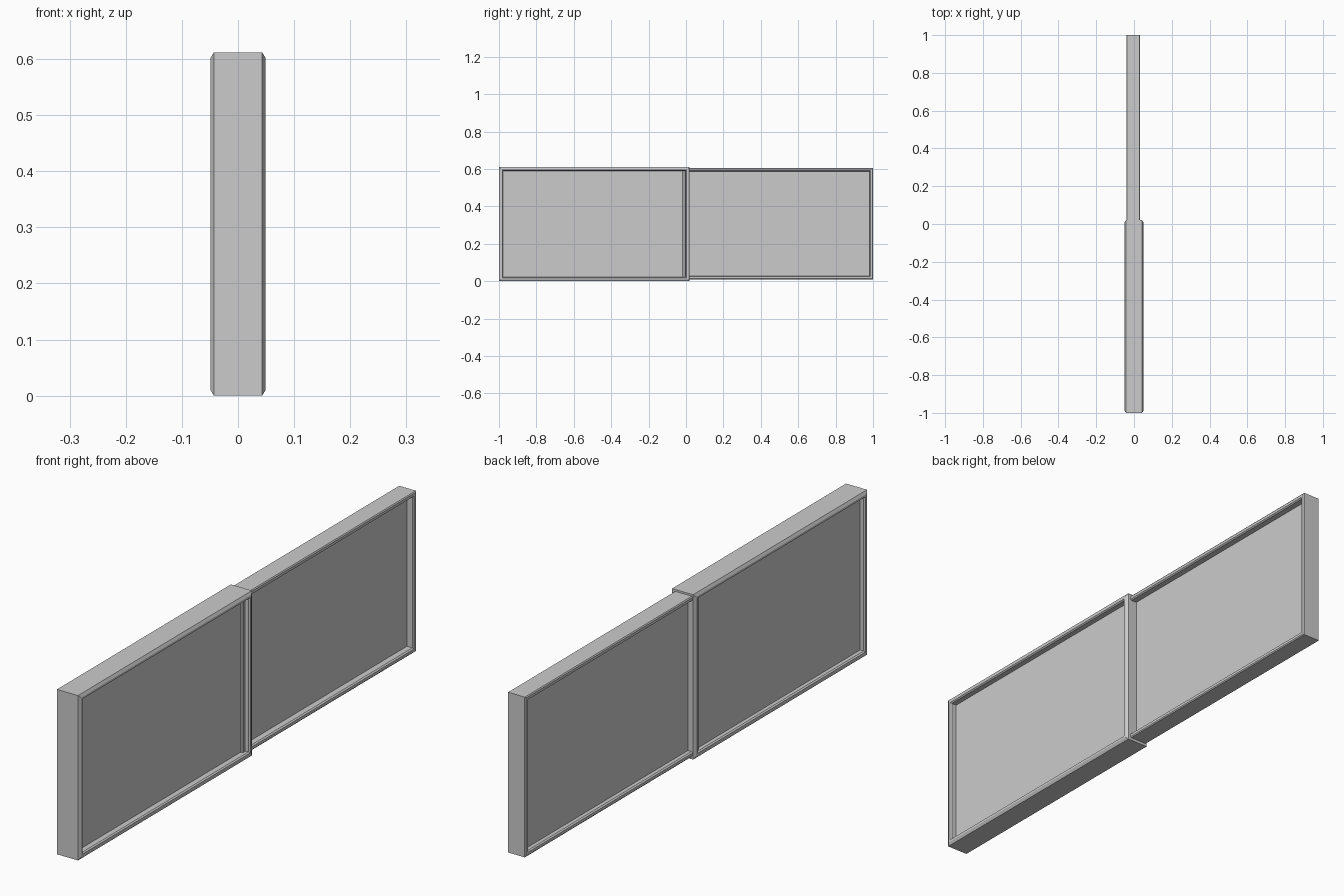
import bpy, bmesh

if "Cube" in bpy.data.objects:
    bpy.data.objects.remove(bpy.data.objects["Cube"])


def make_object(name, bm):
    bmesh.ops.recalc_face_normals(bm, faces=bm.faces)
    mesh = bpy.data.meshes.new(name)
    bm.to_mesh(mesh)
    bm.free()
    obj = bpy.data.objects.new(name, mesh)
    bpy.context.collection.objects.link(obj)
    return obj


def make_frame(name, x, y, z, width, cx, ci):
    """Mitred rectangular frame: a chamfered profile swept round the y/z rectangle."""
    (x0, x1), (y0, y1), (z0, z1) = x, y, z
    # profile as (x, inset from the outer rectangle)
    profile = [(x0 + cx, 0), (x1 - cx, 0), (x1, ci), (x1, width - 0.004),
               (x1 - 0.005, width), (x0 + 0.005, width), (x0, width - 0.004), (x0, ci)]
    bm = bmesh.new()
    loops = []
    for px, d in profile:
        corners = [(y0 + d, z0 + d), (y1 - d, z0 + d), (y1 - d, z1 - d), (y0 + d, z1 - d)]
        loops.append([bm.verts.new((px, cy, cz)) for cy, cz in corners])
    for i, loop in enumerate(loops):
        nxt = loops[(i + 1) % len(loops)]
        for k in range(4):
            j = (k + 1) % 4
            bm.faces.new((loop[k], loop[j], nxt[j], nxt[k]))
    return make_object(name, bm)


def make_sheet(name, x, y, z):
    bm = bmesh.new()
    bmesh.ops.create_cube(bm, size=1)
    for v in bm.verts:
        v.co = [(a + b) / 2 + c * (b - a) for c, (a, b) in zip(v.co, (x, y, z))]
    return make_object(name, bm)


# Outer (front) panel that the other one slides into
make_frame("outer_frame", (-0.049, 0.049), (-1.0, 0.02), (0.0, 0.612), 0.022, 0.006, 0.010)
make_sheet("outer_sheet", (-0.03, 0.024), (-0.985, 0.005), (0.015, 0.597))

# Inner (rear) sliding panel
make_frame("inner_frame", (-0.041, 0.033), (-0.02, 1.0), (0.010, 0.605), 0.018, 0.003, 0.004)
make_sheet("inner_sheet", (-0.022, 0.006), (-0.01, 0.99), (0.02, 0.595))
